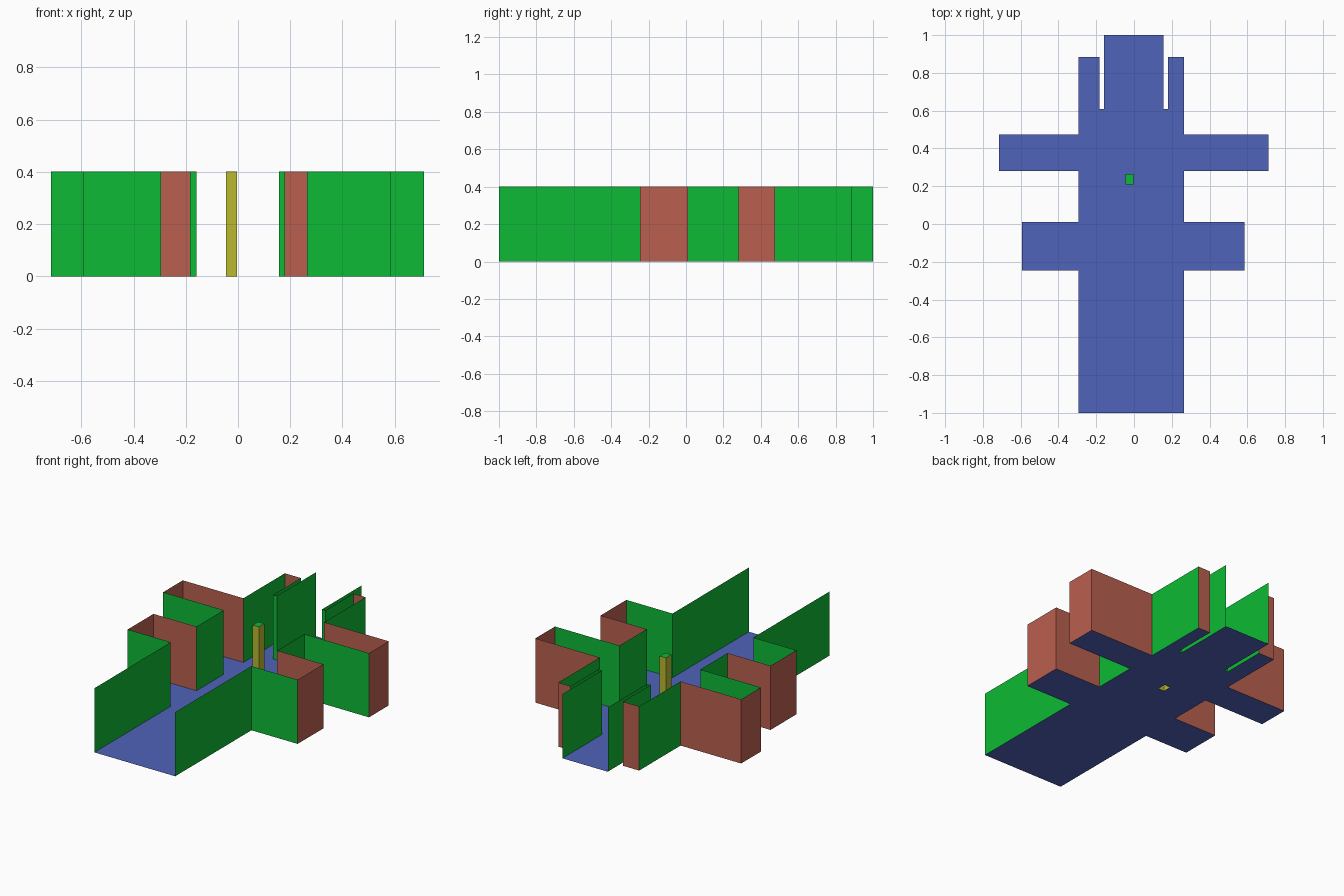
import bpy
import bmesh
from mathutils import Vector

HEIGHT = 0.402

default = bpy.data.objects.get("Cube")
if default:
    bpy.data.objects.remove(default, do_unlink=True)


def material(name, rgb):
    mat = bpy.data.materials.new(name)
    mat.use_nodes = True
    colour = (*rgb, 1)
    mat.diffuse_color = colour
    mat.node_tree.nodes["Principled BSDF"].inputs["Base Color"].default_value = colour
    return mat


green = material("green", (0.004, 0.49, 0.035))
red = material("brick red", (0.49, 0.117, 0.078))
blue = material("blue", (0.08, 0.125, 0.49))
yellow = material("mustard yellow", (0.49, 0.48, 0.03))


def finish(bm, name, mats):
    mesh = bpy.data.meshes.new(name)
    bm.to_mesh(mesh)
    bm.free()
    for mat in mats:
        mesh.materials.append(mat)
    obj = bpy.data.objects.new(name, mesh)
    bpy.context.collection.objects.link(obj)
    return obj


def raise_walls(bm, path, closed=False):
    """Stand a thin sheet on every segment of a floor path."""
    low = [bm.verts.new((x, y, 0)) for x, y in path]
    high = [bm.verts.new((x, y, HEIGHT)) for x, y in path]
    count = len(path)
    for i in range(count if closed else count - 1):
        j = (i + 1) % count
        bm.faces.new((low[i], low[j], high[j], high[i]))
    bm.normal_update()
    return high


def side_path(body, front_arm, back_arm, outer_slot, inner_slot):
    """Floor edge of one side, from the open front to the open back."""
    return [(body, -1), (body, -0.245), (front_arm, -0.245), (front_arm, 0.01),
            (body, 0.01), (body, 0.28), (back_arm, 0.28), (back_arm, 0.475),
            (body, 0.475), (body, 0.885), (outer_slot, 0.885),
            (outer_slot, 0.61), (inner_slot, 0.61), (inner_slot, 1)]


right_edge = side_path(0.265, 0.585, 0.712, 0.18, 0.156)
left_edge = side_path(-0.295, -0.593, -0.715, -0.183, -0.158)[::-1]
post_edge = [(-0.046, 0.21), (-0.003, 0.21), (-0.003, 0.265), (-0.046, 0.265)]

# Side walls: green, with red arm ends and red backward-facing walls
for name, path in (("positive_x_wall", right_edge), ("negative_x_wall", left_edge)):
    bm = bmesh.new()
    raise_walls(bm, path)
    for face in bm.faces:
        centre = face.calc_center_median()
        arm_end = abs(face.normal.x) > 0.5 and abs(centre.x) > 0.5
        slot_end = abs(centre.y - 0.61) < 0.01
        face.material_index = int(arm_end or (face.normal.y > 0.5 and not slot_end))
    finish(bm, name, [green, red])

# Floor, with an opening under the post
bm = bmesh.new()
edges = []
for loop in (right_edge + left_edge, post_edge):
    verts = [bm.verts.new((x, y, 0)) for x, y in loop]
    edges += [bm.edges.new((verts[i - 1], verts[i])) for i in range(len(verts))]
bmesh.ops.triangle_fill(bm, edges=edges, use_beauty=True, normal=Vector((0, 0, 1)))
bm.normal_update()
for face in bm.faces:
    if face.normal.z < 0:
        face.normal_flip()
bmesh.ops.dissolve_limit(bm, angle_limit=0.01, verts=bm.verts[:], edges=bm.edges[:])
finish(bm, "floor", [blue])

# Hollow post with a green cap
bm = bmesh.new()
top = raise_walls(bm, post_edge, closed=True)
cap = bm.faces.new(top)
cap.material_index = 1
finish(bm, "post", [yellow, green])
